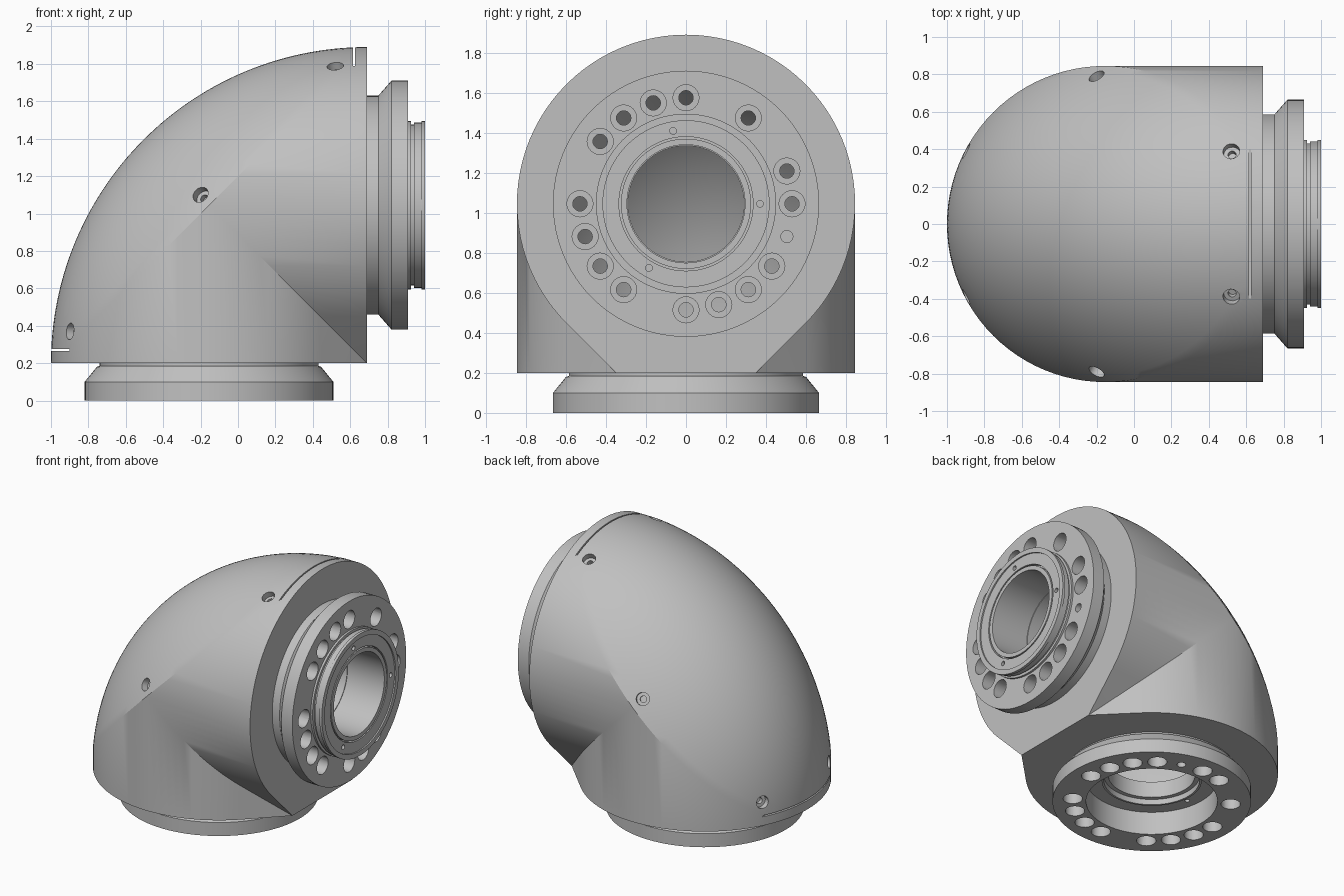
import bpy, bmesh
from math import cos, sin, pi, sqrt, radians
from mathutils import Matrix, Vector

if "Cube" in bpy.data.objects:
    bpy.data.objects.remove(bpy.data.objects["Cube"], do_unlink=True)

grey = bpy.data.materials.new("machined_grey")
grey.use_nodes = True
grey.diffuse_color = (0.53, 0.53, 0.53, 1)
grey.node_tree.nodes["Principled BSDF"].inputs["Base Color"].default_value = (0.53, 0.53, 0.53, 1)

R = 0.845                              # elbow tube radius
CENTRE = Vector((-0.155, 0, 1.045))    # where the two tube axes meet
SEG = 96
# Local frames of the two ends: z points out of the elbow
FRONT = Matrix(((0, 0, 1, 0.69), (1, 0, 0, 0), (0, 1, 0, 1.045), (0, 0, 0, 1)))
BOTTOM = Matrix(((0, -1, 0, -0.155), (1, 0, 0, 0), (0, 0, -1, 0.2), (0, 0, 0, 1)))


def finish(bm, name):
    bmesh.ops.remove_doubles(bm, verts=bm.verts, dist=1e-5)
    bmesh.ops.dissolve_degenerate(bm, edges=bm.edges, dist=1e-5)
    bmesh.ops.recalc_face_normals(bm, faces=bm.faces)
    mesh = bpy.data.meshes.new(name)
    bm.to_mesh(mesh)
    bm.free()
    mesh.materials.append(grey)
    obj = bpy.data.objects.new(name, mesh)
    bpy.context.collection.objects.link(obj)
    return obj


def bridge(bm, a, b):
    n = len(a)
    for i in range(n):
        j = (i + 1) % n
        bm.faces.new((a[i], a[j], b[j], b[i]))


def lathe(bm, profile, matrix, seg, closed=False):
    """Revolve (radius, height) points about the local z axis."""
    rings = []
    for r, t in profile:
        rings.append([bm.verts.new(matrix @ Vector((r * cos(2 * pi * i / seg),
                      r * sin(2 * pi * i / seg), t))) for i in range(seg)])
    for a, b in zip(rings, rings[1:]):
        bridge(bm, a, b)
    if closed:
        bridge(bm, rings[-1], rings[0])
    else:
        bm.faces.new(rings[0])
        bm.faces.new(rings[-1])


def elbow(name, r):
    """Two mitred tubes with tangent gussets, closed by an ellipsoid cap."""
    bm = bmesh.new()
    eighth = SEG // 8
    section = [(r * cos(2 * pi * i / SEG), r * sin(2 * pi * i / SEG))
               for i in range(eighth, SEG - eighth + 1)]
    flat = (sqrt(2) - 1) * r
    section += [(r, -flat), (r, flat)]
    # Lower tube, then its reflection across the mitre
    for flip in (False, True):
        def place(x, y, z):
            return bm.verts.new(CENTRE + Vector((-z, y, -x) if flip else (x, y, z)))
        top = [place(x, y, -abs(x)) for x, y in section]
        end = [place(x, y, -r) for x, y in section]
        bridge(bm, top, end)
        bm.faces.new(end)
    # Domed outer side
    steps, previous = 28, None
    for k in range(steps):
        s = 1 - k / steps
        lift = r * (sqrt(2 - s * s) - 1)
        ring = []
        for i in range(SEG):
            c, y = r * s * cos(2 * pi * i / SEG), r * s * sin(2 * pi * i / SEG)
            ring.append(bm.verts.new(CENTRE + Vector((c - lift, y, c + lift))))
        if previous:
            bridge(bm, previous, ring)
        previous = ring
    tip = r * (sqrt(2) - 1)
    apex = bm.verts.new(CENTRE + Vector((-tip, 0, tip)))
    for i in range(SEG):
        bm.faces.new((previous[i], previous[(i + 1) % SEG], apex))
    return finish(bm, name)


def cut(target, cutter):
    mod = target.modifiers.new("cut", 'BOOLEAN')
    mod.operation = 'DIFFERENCE'
    mod.solver = 'EXACT'
    mod.object = cutter
    bpy.context.view_layer.objects.active = target
    bpy.ops.object.modifier_apply(modifier=mod.name)


def bolt_cutter(name, frame, face, seat):
    """Stepped bolt holes around the flange, plus one plain dowel hole."""
    bm = bmesh.new()
    for deg in range(0, 360, 18):
        if deg in (36, 72, 162, 252):
            continue
        a = radians(deg)
        place = frame @ Matrix.Translation((0.53 * cos(a), 0.53 * sin(a), 0))
        if deg == 342:
            shape = [(0.03, face - 0.12), (0.03, face + 0.05)]
        else:
            shape = [(0.036, -0.2), (0.036, seat), (0.065, seat), (0.065, face + 0.05)]
        lathe(bm, shape, place, 24)
    return finish(bm, name)


def pin_cutter(name, frame, face):
    bm = bmesh.new()
    for deg in (0, 100, 240):
        a = radians(deg)
        place = frame @ Matrix.Translation((0.37 * cos(a), 0.37 * sin(a), face))
        lathe(bm, [(0.017, -0.03), (0.017, 0.03)], place, 16)
    return finish(bm, name)


# Hollow elbow housing
housing = elbow("elbow_housing", R)
cavity = elbow("cavity_cutter", R * 0.86)

# Bores through both end walls
bm = bmesh.new()
for frame in (FRONT, BOTTOM):
    lathe(bm, [(0.29, -0.3), (0.29, 0.05)], frame, 64)
bores = finish(bm, "bore_cutter")

# Slots across the outer edge and angled screw holes in the dome
bm = bmesh.new()
for pos, size in (((0.62, 0, 1.94), (0.01, 1.2, 0.3)), ((-1.05, 0, 0.27), (0.3, 1.2, 0.01))):
    bmesh.ops.create_cube(bm, size=1, matrix=Matrix.Translation(pos) @ Matrix.Diagonal((*size, 1)))
for x, y, z in ((-0.2, 0.79, 1.1), (-0.9, 0.39, 0.37), (0.52, 0.39, 1.79)):
    for side in (1, -1):
        p = Vector((x, y * side, z))
        normal = Vector((x - 0.69, 2 * y * side, z - 0.2))
        place = Matrix.Translation(p) @ normal.to_track_quat('Z', 'Y').to_matrix().to_4x4()
        lathe(bm, [(0.022, -0.075), (0.022, -0.045), (0.045, -0.045), (0.045, 0.08)], place, 20)
details = finish(bm, "detail_cutter")

# Front flange with raised hub
bm = bmesh.new()
lathe(bm, [(0.295, -0.01), (0.585, -0.01), (0.585, 0.06), (0.665, 0.13), (0.665, 0.22),
           (0.45, 0.22), (0.45, 0.235), (0.43, 0.235), (0.43, 0.25), (0.442, 0.25),
           (0.442, 0.29), (0.45, 0.29), (0.45, 0.31), (0.415, 0.31), (0.415, 0.3),
           (0.335, 0.3), (0.335, 0.27), (0.325, 0.27), (0.325, 0.3), (0.295, 0.3)],
      FRONT, SEG, closed=True)
front_flange = finish(bm, "front_flange")

# Bottom flange with matching socket
bm = bmesh.new()
lathe(bm, [(0.32, -0.01), (0.585, -0.01), (0.585, 0.015), (0.6, 0.02), (0.665, 0.1),
           (0.665, 0.2), (0.44, 0.2), (0.44, 0.03), (0.335, 0.03), (0.335, 0.04),
           (0.32, 0.04)], BOTTOM, SEG, closed=True)
bottom_flange = finish(bm, "bottom_flange")

front_bolts = bolt_cutter("front_bolt_cutter", FRONT, 0.22, 0.1)
bottom_bolts = bolt_cutter("bottom_bolt_cutter", BOTTOM, 0.2, 0.09)
front_pins = pin_cutter("front_pin_cutter", FRONT, 0.3)
bottom_pins = pin_cutter("bottom_pin_cutter", BOTTOM, 0.03)

for cutter in (cavity, bores, details, front_bolts, bottom_bolts):
    cut(housing, cutter)
for cutter in (front_bolts, front_pins):
    cut(front_flange, cutter)
for cutter in (bottom_bolts, bottom_pins):
    cut(bottom_flange, cutter)
for cutter in (cavity, bores, details, front_bolts, bottom_bolts, front_pins, bottom_pins):
    bpy.data.objects.remove(cutter, do_unlink=True)

# Smooth the curved surfaces, keep machined edges crisp
bpy.ops.object.select_all(action='DESELECT')
for obj in (housing, front_flange, bottom_flange):
    obj.select_set(True)
bpy.context.view_layer.objects.active = housing
bpy.ops.object.shade_smooth_by_angle(angle=radians(25))
